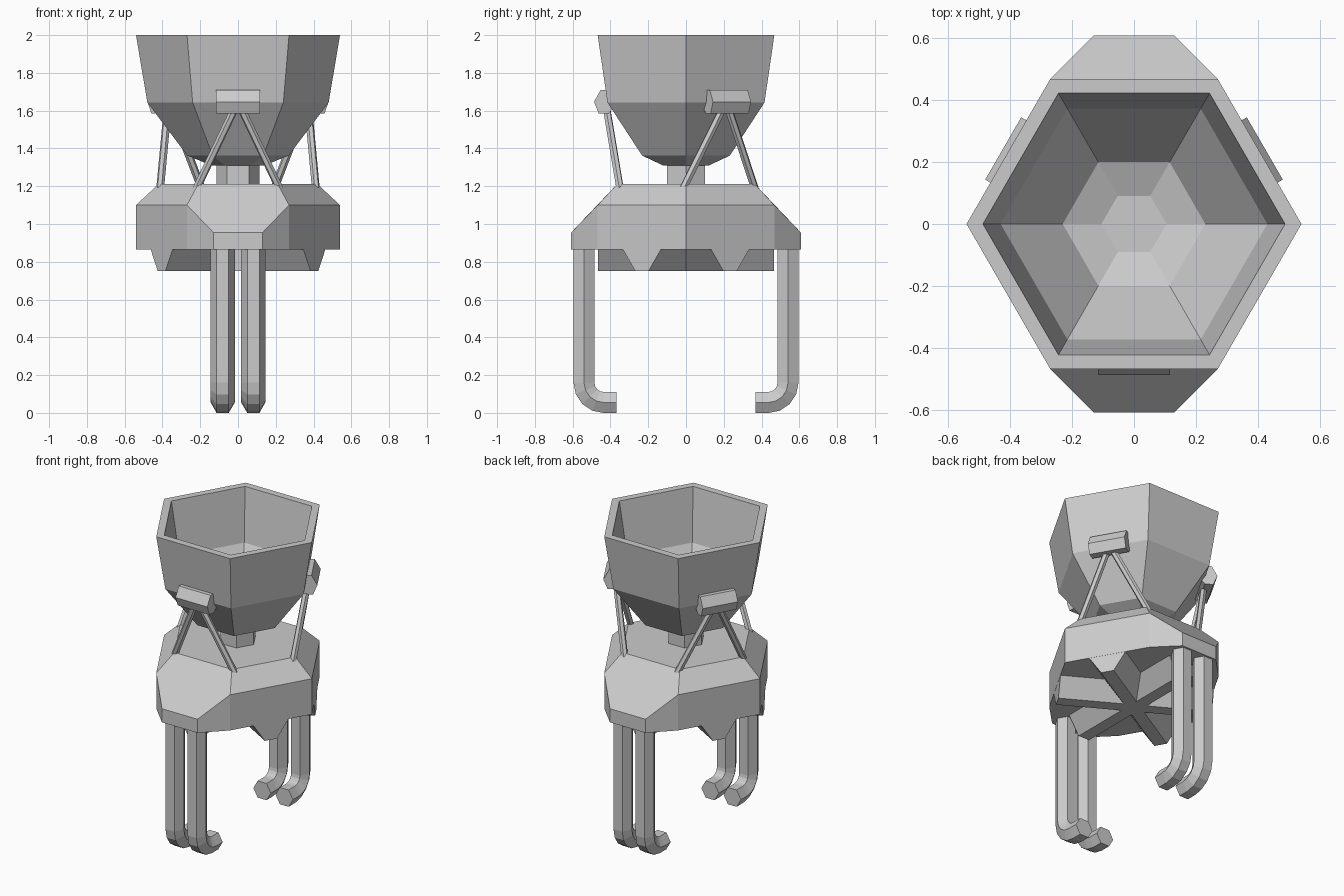
import bpy, bmesh
from math import sin, cos, pi, radians
from mathutils import Vector, Matrix

if "Cube" in bpy.data.objects:
    bpy.data.objects.remove(bpy.data.objects["Cube"])


def finish(bm, name):
    bmesh.ops.recalc_face_normals(bm, faces=bm.faces)
    me = bpy.data.meshes.new(name)
    bm.to_mesh(me)
    bm.free()
    ob = bpy.data.objects.new(name, me)
    bpy.context.collection.objects.link(ob)
    return ob


def hexagon(r, z):
    return [Vector((r * cos(k * pi / 3), r * sin(k * pi / 3), z)) for k in range(6)]


def loft(name, rings):
    """Skin a list of equal rings of points and cap both ends."""
    bm = bmesh.new()
    rows = [[bm.verts.new(p) for p in ring] for ring in rings]
    n = len(rows[0])
    for a, b in zip(rows, rows[1:]):
        for i in range(n):
            j = (i + 1) % n
            bm.faces.new((a[i], a[j], b[j], b[i]))
    bm.faces.new(rows[0])
    bm.faces.new(rows[-1])
    return finish(bm, name)


# Bowl: outer skin up, over the rim, inner skin down
loft("bowl", [hexagon(r, z) for r, z in (
    (0.14, 1.31), (0.268, 1.362), (0.48, 1.643), (0.54, 2.0),
    (0.487, 2.0), (0.43, 1.655), (0.23, 1.40), (0.105, 1.355))])

# Neck under the bowl
loft("neck", [hexagon(0.115, 1.19), hexagon(0.115, 1.33)])

# Body: convex block with a chamfered top and a sloped wing front and back
bm = bmesh.new()
pts = hexagon(0.42, 1.212) + hexagon(0.54, 1.10) + hexagon(0.54, 0.865)
pts += [Vector((sx * 0.13, sy * 0.608, z))
        for sx in (-1, 1) for sy in (-1, 1) for z in (0.955, 0.865)]
for p in pts:
    bm.verts.new(p)
bmesh.ops.convex_hull(bm, input=bm.verts)
bmesh.ops.dissolve_limit(bm, angle_limit=radians(2), verts=bm.verts, edges=bm.edges)
finish(bm, "body")

# Three tapered bars crossing under the body
for i in range(3):
    rot = Matrix.Rotation(radians(30 + 60 * i), 3, 'Z')
    section = ((-0.117, 0.867), (0.117, 0.867), (0.04, 0.75), (-0.04, 0.75))
    loft(f"underside_rib_{i + 1}",
         [[rot @ Vector((x, w, z)) for w, z in section] for x in (-0.467, 0.467)])

# Four hooked legs with hexagonal section
for sx in (-1, 1):
    for sy in (-1, 1):
        path = [(0.54, 0.89, 0)]
        for k in range(5):
            a = k * pi / 8
            path.append((0.435 + 0.105 * cos(a), 0.16 - 0.105 * sin(a), a))
        path.append((0.367, 0.055, pi / 2))
        rings = []
        for y, z, a in path:
            ring = []
            for p in hexagon(0.064, 0):
                ring.append(Vector((sx * (0.081 + p.x),
                                    sy * (y + p.y * cos(a)),
                                    z - p.y * sin(a))))
            rings.append(ring)
        loft(f"leg_{'right' if sx > 0 else 'left'}_{'back' if sy > 0 else 'front'}", rings)

# Three bowl brackets, each carried by a pair of slanted struts
for i in range(3):
    rot = Matrix.Rotation(radians(-90 + 120 * i), 3, 'Z')
    profile = ((0.395, 1.71), (0.452, 1.71), (0.487, 1.647),
               (0.462, 1.585), (0.41, 1.585), (0.38, 1.62))
    loft(f"bracket_{i + 1}",
         [[rot @ Vector((r, w, z)) for r, z in profile] for w in (-0.116, 0.116)])
    for s in (-1, 1):
        top = rot @ Vector((0.42, s * 0.018, 1.61))
        foot = rot @ Vector((0.349, s * 0.22, 1.187))
        turn = (top - foot).to_track_quat('Z', 'Y')
        loft(f"strut_{i + 1}_{'a' if s < 0 else 'b'}",
             [[end + turn @ p for p in hexagon(0.021, 0)] for end in (foot, top)])
